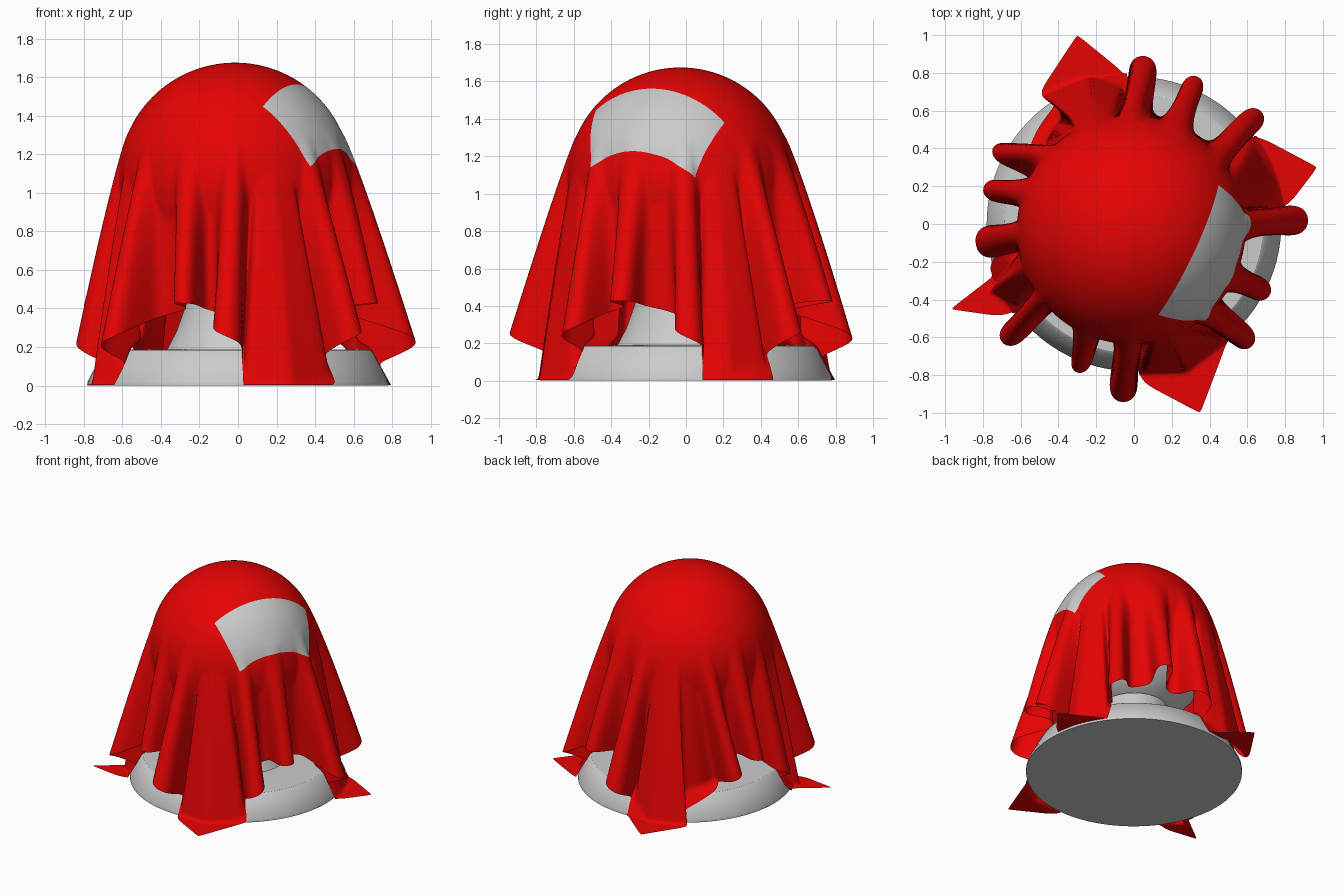
import bpy, math
from mathutils import Vector

if "Cube" in bpy.data.objects:
    bpy.data.objects.remove(bpy.data.objects["Cube"])

R = 0.605                                 # dome radius
CX, CY, CZ = -0.015, -0.03, 1.07          # dome centre
L = 1.61                                  # half side of the square cloth
TURN = math.radians(-26)                  # rotation of the cloth
TH0 = math.radians(66)                    # where the cloth leaves the dome
S0, R0, Z0 = R * TH0, R * math.sin(TH0), CZ + R * math.cos(TH0)
FALL = 0.98
SF = S0 + Z0 / FALL                       # cloth length that reaches the floor


def material(name, rgb):
    m = bpy.data.materials.new(name)
    m.diffuse_color = (*rgb, 1)
    m.use_nodes = True
    m.node_tree.nodes["Principled BSDF"].inputs["Base Color"].default_value = m.diffuse_color
    return m


red = material("red cloth", (0.8, 0.001, 0.001))
grey = material("light grey", (0.6, 0.6, 0.6))


def make(name, verts, faces, mats, angle=None):
    me = bpy.data.meshes.new(name)
    me.from_pydata(verts, [], faces)
    for m in mats:
        me.materials.append(m)
    ob = bpy.data.objects.new(name, me)
    bpy.context.collection.objects.link(ob)
    if angle is None:
        for p in me.polygons:
            p.use_smooth = True
    else:
        bpy.ops.object.select_all(action='DESELECT')
        ob.select_set(True)
        bpy.context.view_layer.objects.active = ob
        bpy.ops.object.shade_smooth_by_angle(angle=math.radians(angle))
    return ob


def lathe(name, profile, mat, n=96):
    verts, faces = [], []
    for r, z in profile:
        for i in range(n):
            a = 2 * math.pi * i / n
            verts.append((r * math.cos(a), r * math.sin(a), z))
    for k in range(len(profile) - 1):
        for i in range(n):
            j = (i + 1) % n
            faces.append((k * n + i, k * n + j, (k + 1) * n + j, (k + 1) * n + i))
    faces.append(tuple(reversed(range(n))))
    faces.append(tuple(range((len(profile) - 1) * n, len(profile) * n)))
    return make(name, verts, faces, [mat], 30)


# Stand under the cloth
lathe("stand_base", [(0.78, 0), (0.78, 0.02), (0.70, 0.175), (0.685, 0.185), (0.37, 0.19)], grey)
lathe("stand_neck", [(0.37, 0.185), (0.32, 0.28), (0.27, 0.42), (0.25, 0.52)], grey)
bpy.ops.mesh.primitive_uv_sphere_add(segments=64, ring_count=32, radius=R - 0.02,
                                     location=(CX, CY, CZ))
ball = bpy.context.object
ball.name = "ball"
ball.data.materials.append(grey)
bpy.ops.object.shade_smooth()

# Hem of the cloth, one list per side: (angle, radius, half width of fold); width 0 = plain point
SIDES = [
    [(289.3, 1.07, 0), (310, .79, 0), (314, .91, .07), (332.5, .82, .07), (361.3, .93, .085),
     (366, .82, 0), (377.2, 1.025, 0)],
    [(17.2, 1.025, 0), (36, .81, 0), (41.4, .91, .07), (66.8, .86, .065), (86.7, .90, .08),
     (93, .80, 0), (106.7, 1.054, 0)],
    [(106.7, 1.054, 0), (126.9, .86, 0), (122, .70, 0), (136, .66, 0), (151.6, .86, .06),
     (166.5, .83, .065), (187, .85, .095), (204.9, 1.08, 0)],
    [(204.9, 1.08, 0), (215.8, .85, 0), (222, .95, .07), (249, .855, .06), (266.3, .955, .08),
     (272, .84, 0), (289.3, 1.07, 0)],
]
N = 240


def hem_curve(items):
    pts = []
    for deg, r, w in items:
        a = math.radians(deg)
        d = Vector((math.cos(a), math.sin(a)))
        n = Vector((-d.y, d.x))
        if w == 0:
            pts.append(d * r)
        else:
            for rr, ww in ((.58, -.7), (r - .05, -1), (r, -.5), (r, .5), (r - .05, 1), (.58, .7)):
                pts.append(d * rr + n * (w * ww))
    # even resampling, then smoothing with fixed ends
    total = sum((b - a).length for a, b in zip(pts, pts[1:]))
    out, k, done = [], 0, 0.0
    for i in range(N + 1):
        want = total * i / N
        while k < len(pts) - 2 and done + (pts[k + 1] - pts[k]).length < want:
            done += (pts[k + 1] - pts[k]).length
            k += 1
        seg = (pts[k + 1] - pts[k]).length
        out.append(pts[k].lerp(pts[k + 1], min(1, (want - done) / seg)))
    for _ in range(14):
        out = [out[0]] + [(out[i - 1] + 2 * out[i] + out[i + 1]) / 4 for i in range(1, N)] + [out[-1]]
    return out


HEMS = [hem_curve(s) for s in SIDES]


def drape(p, q):
    """Place the cloth point (p, q) on the dome, in the folds or on the floor."""
    s, a = math.hypot(p, q), math.atan2(q, p)
    ca, sa = math.cos(a + TURN), math.sin(a + TURN)
    if s <= S0:
        t = s / R
        return (CX + R * math.sin(t) * ca, CY + R * math.sin(t) * sa, CZ + R * math.cos(t))
    k = round(a / (math.pi / 2))
    t = max(-1, min(1, math.tan(a - k * math.pi / 2)))
    f = (math.copysign(abs(t) ** 1.12, t) + 1) / 2 * N
    i = min(N - 1, int(f))
    hem = HEMS[k % 4][i].lerp(HEMS[k % 4][i + 1], f - i)
    smax = L * math.sqrt(1 + t * t)
    extra = max(0, smax - SF)
    foot = hem * (1 - extra / hem.length)
    start = Vector((CX + R0 * ca, CY + R0 * sa))
    even = Vector((ca, sa)) * 0.78
    if s < SF:
        w = (s - S0) / (min(smax, SF) - S0)
        xy = start + (even - start) * w ** 0.78 + (foot - even) * w ** 1.08
        z = Z0 - FALL * (s - S0)
    else:
        xy = foot.lerp(hem, (s - SF) / max(extra, 1e-6))
        z = 0
    z = max(z, 0.004)
    # keep outside the ball and the base
    h = z - CZ
    if abs(h) < R:
        c = Vector((CX, CY))
        d = xy - c
        low = math.sqrt(R * R - h * h)
        if d.length < low:
            xy = c + d.normalized() * low
    low = min(0.80 - 0.55 * z, 0.69 - 2.5 * (z - 0.2))
    if xy.length < low:
        xy = xy.normalized() * low
    return (xy.x, xy.y, z)


# Cloth: a square grid draped by rule, with a grey rectangular patch
G = 180
coord = [-L + 2 * L * i / G for i in range(G + 1)]
verts = [drape(p, q) for q in coord for p in coord]
W = G + 1
faces = [(j * W + i, j * W + i + 1, (j + 1) * W + i + 1, (j + 1) * W + i)
         for j in range(G) for i in range(G)]
cloth = make("draped_cloth", verts, faces, [red, grey])
for poly in cloth.data.polygons:
    j, i = divmod(poly.index, G)
    p, q = coord[i] + L / G, coord[j] + L / G
    if 0.37 < p < 0.78 and -0.385 < q < 0.50:
        poly.material_index = 1
soft = cloth.modifiers.new("soft folds", 'SMOOTH')
soft.factor = 0.5
soft.iterations = 5
